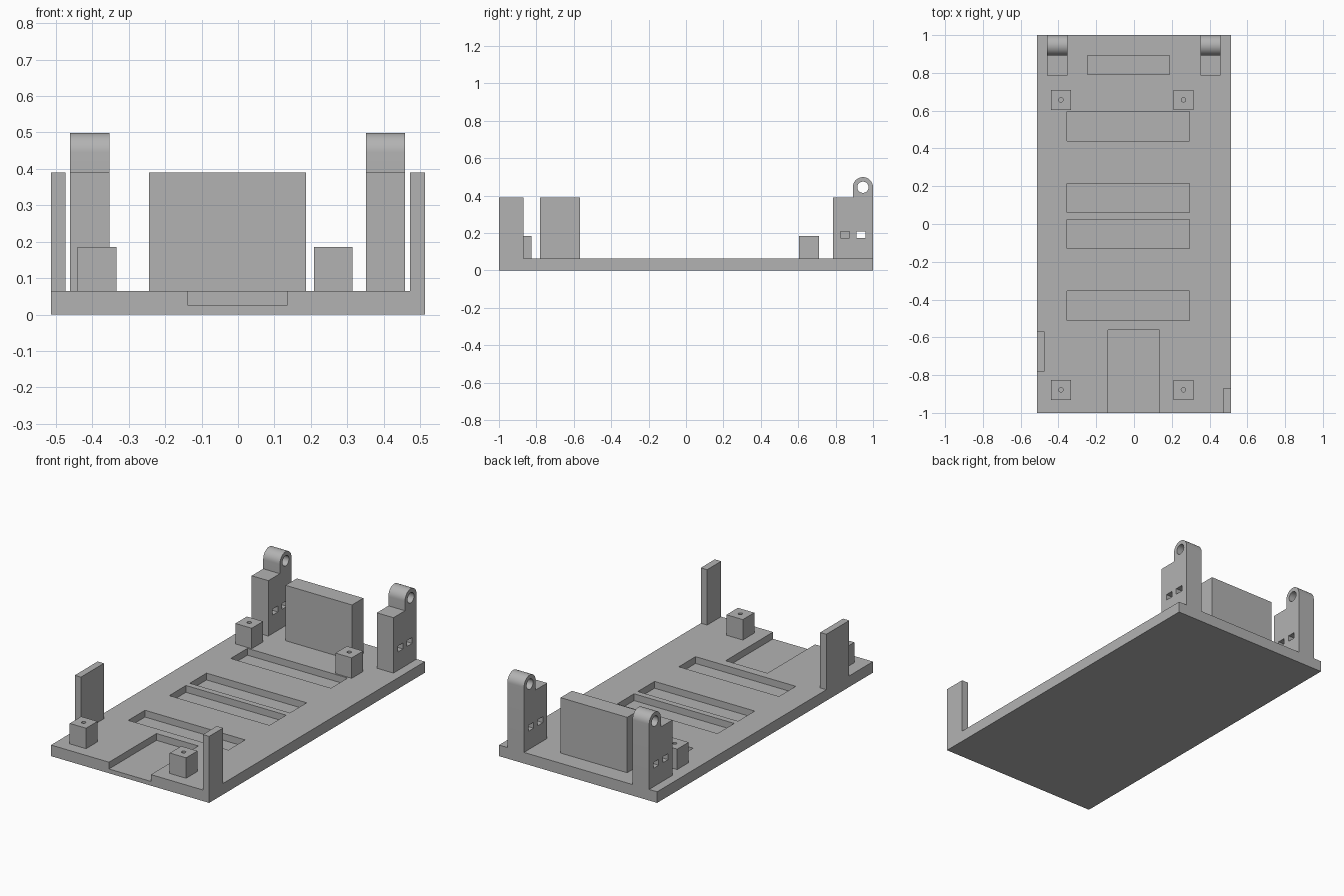
import bpy, bmesh, math

if "Cube" in bpy.data.objects:
    bpy.data.objects.remove(bpy.data.objects["Cube"])

FLOOR, TOP, RECESS = 0.065, 0.39, 0.025

grey = bpy.data.materials.new("plain_grey")
grey.use_nodes = True
colour = (0.45, 0.45, 0.45, 1)
grey.diffuse_color = colour
grey.node_tree.nodes["Principled BSDF"].inputs["Base Color"].default_value = colour


def finish(name, bm):
    bmesh.ops.recalc_face_normals(bm, faces=bm.faces)
    mesh = bpy.data.meshes.new(name)
    bm.to_mesh(mesh)
    bm.free()
    mesh.materials.append(grey)
    obj = bpy.data.objects.new(name, mesh)
    bpy.context.collection.objects.link(obj)
    return obj


def prism(name, points, direction):
    """Extrude a closed flat outline along a direction."""
    bm = bmesh.new()
    face = bm.faces.new([bm.verts.new(p) for p in points])
    result = bmesh.ops.extrude_face_region(bm, geom=[face])
    verts = [g for g in result["geom"] if isinstance(g, bmesh.types.BMVert)]
    bmesh.ops.translate(bm, verts=verts, vec=direction)
    return finish(name, bm)


def box(name, x, y, z):
    outline = [(x[0], y[0], z[0]), (x[1], y[0], z[0]), (x[1], y[1], z[0]), (x[0], y[1], z[0])]
    return prism(name, outline, (0, 0, z[1] - z[0]))


def cut(target, cutter):
    mod = target.modifiers.new("cut", "BOOLEAN")
    mod.operation, mod.solver, mod.object = "DIFFERENCE", "EXACT", cutter
    cutter.hide_render = True
    bpy.context.view_layer.update()
    bpy.ops.object.select_all(action="DESELECT")
    target.select_set(True)
    bpy.context.view_layer.objects.active = target
    bpy.ops.object.modifier_apply(modifier=mod.name)
    bpy.data.objects.remove(cutter)


def smooth(obj):
    bpy.ops.object.select_all(action="DESELECT")
    obj.select_set(True)
    bpy.context.view_layer.objects.active = obj
    bpy.ops.object.shade_smooth_by_angle(angle=math.radians(30))


def arc(cy, cz, radius, sweep, steps):
    return [(cy + radius * math.cos(sweep * i / steps), cz + radius * math.sin(sweep * i / steps))
            for i in range(steps + 1)]


# Base plate with four shallow slots and a channel open to the front
base = box("base_plate", (-0.513, 0.513), (-1, 1), (0, FLOOR))
for y in (0.44, 0.06, -0.13, -0.51):
    cut(base, box("slot_cutter", (-0.355, 0.295), (y, y + 0.155), (RECESS, 0.2)))
cut(base, box("channel_cutter", (-0.137, 0.135), (-1.1, -0.56), (RECESS, 0.2)))

# Upright block at the back
box("back_block", (-0.245, 0.187), (0.79, 0.895), (FLOOR, TOP))

# Side posts
box("right_post", (-0.513, -0.473), (-0.78, -0.568), (FLOOR, TOP))
box("left_post", (0.472, 0.513), (-1, -0.87), (FLOOR, TOP))

# Mounting pegs with screw holes
for side, x in (("right", -0.387), ("left", 0.262)):
    for end, y in (("front", -0.878), ("back", 0.657)):
        half = 0.053
        peg = box(f"{end}_{side}_peg", (x - half, x + half), (y - half, y + half), (FLOOR, 0.185))
        ring = [(a, b, 0.09) for a, b in arc(x, y, 0.012, math.tau, 16)[:-1]]
        cut(peg, prism("screw_cutter", ring, (0, 0, 0.2)))
        smooth(peg)

# Hinge lugs: stepped body, round ear, pin hole and two cable slots
EAR_Y, EAR_Z, EAR_R = 0.946, 0.445, 0.054
for side, x in (("right", -0.461), ("left", 0.351)):
    profile = [(1, FLOOR)] + arc(EAR_Y, EAR_Z, EAR_R, math.pi, 24)
    profile += [(EAR_Y - EAR_R, TOP), (0.785, TOP), (0.785, FLOOR)]
    lug = prism(f"{side}_hinge_lug", [(x, y, z) for y, z in profile], (0.108, 0, 0))
    ring = [(x - 0.1, y, z) for y, z in arc(EAR_Y, EAR_Z, 0.03, math.tau, 32)[:-1]]
    cut(lug, prism("pin_cutter", ring, (0.4, 0, 0)))
    for y in (0.825, 0.911):
        cut(lug, box("cable_cutter", (x - 0.1, x + 0.3), (y, y + 0.048), (0.173, 0.208)))
    smooth(lug)
